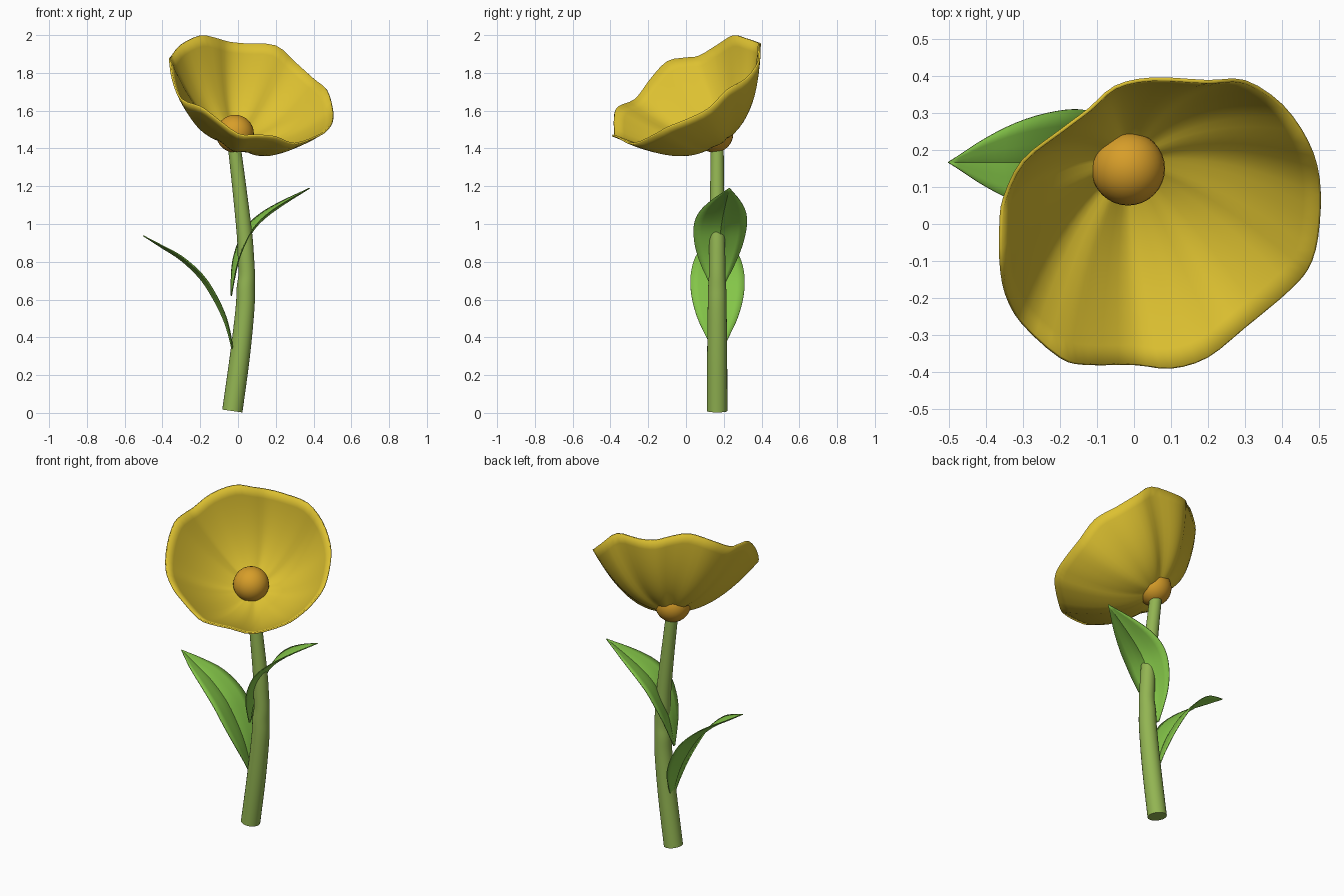
import bpy, bmesh, math
from mathutils import Vector

if "Cube" in bpy.data.objects:
    bpy.data.objects.remove(bpy.data.objects["Cube"])


def material(name, rgb):
    m = bpy.data.materials.new(name)
    m.diffuse_color = (*rgb, 1)
    m.use_nodes = True
    m.node_tree.nodes["Principled BSDF"].inputs["Base Color"].default_value = m.diffuse_color
    return m


YELLOW = material("petal_yellow", (0.72, 0.53, 0.03))
ORANGE = material("centre_orange", (0.68, 0.34, 0.022))
STEM = material("stem_green", (0.29, 0.46, 0.085))
LEAF = material("leaf_green", (0.23, 0.56, 0.065))


def spline(pts, n, closed=False):
    """Sample a smooth curve through points of any dimension, n steps per span."""
    pts = [Vector(p) for p in pts]
    k = len(pts)
    out = []
    for i in range(k if closed else k - 1):
        if closed:
            a, b, c, d = (pts[(i + j) % k] for j in (-1, 0, 1, 2))
        else:
            b, c = pts[i], pts[i + 1]
            a = pts[i - 1] if i else 2 * b - c
            d = pts[i + 2] if i + 2 < k else 2 * c - b
        for s in range(n):
            t = s / n
            out.append(0.5 * (2 * b + (c - a) * t + (2 * a - 5 * b + 4 * c - d) * t ** 2
                              + (3 * b - a - 3 * c + d) * t ** 3))
    if not closed:
        out.append(pts[-1])
    return out


def loft(name, rows, mat, wrap=False, caps=False, thickness=0, angle=40):
    """Skin a list of equal-length point rows into one smooth object."""
    bm = bmesh.new()
    vr = [[bm.verts.new(p) for p in r] for r in rows]
    n = len(rows[0])
    for a, b in zip(vr, vr[1:]):
        for i in range(n if wrap else n - 1):
            j = (i + 1) % n
            bm.faces.new((a[i], a[j], b[j], b[i]))
    if caps:
        bm.faces.new(vr[0][::-1])
        bm.faces.new(vr[-1])
    bmesh.ops.remove_doubles(bm, verts=bm.verts, dist=1e-5)
    bmesh.ops.recalc_face_normals(bm, faces=bm.faces)
    me = bpy.data.meshes.new(name)
    bm.to_mesh(me)
    bm.free()
    me.materials.append(mat)
    ob = bpy.data.objects.new(name, me)
    bpy.context.collection.objects.link(ob)
    if thickness:
        mod = ob.modifiers.new("thickness", 'SOLIDIFY')
        mod.thickness = thickness
        mod.offset = 0
    bpy.ops.object.select_all(action='DESELECT')
    ob.select_set(True)
    bpy.context.view_layer.objects.active = ob
    bpy.ops.object.shade_smooth_by_angle(angle=math.radians(angle))
    return ob


# Stem: bent tapering tube, each entry is (x, z, radius)
path = spline([(-0.03, 0.01, 0.054), (0.01, 0.3, 0.053), (0.037, 0.55, 0.05),
               (0.041, 0.66, 0.048), (0.046, 0.73, 0.044), (0.042, 0.82, 0.043),
               (0.034, 0.95, 0.041), (0.006, 1.2, 0.037), (-0.022, 1.43, 0.034)], 4)
rings = []
for i, p in enumerate(path):
    d = path[min(i + 1, len(path) - 1)] - path[max(i - 1, 0)]
    axis = Vector((d.x, 0, d.y)).normalized()
    side = Vector((axis.z, 0, -axis.x))
    c = Vector((p.x, 0.165, p.y))
    rings.append([c + p.z * (math.cos(a) * side + math.sin(a) * Vector((0, 1, 0)))
                  for a in (math.tau * k / 24 for k in range(24))])
loft("stem", rings, STEM, wrap=True, caps=True)


# Leaves: creased blades, each entry is (outward distance, z, half width)
def leaf(name, start, heading, profile):
    out = Vector((math.cos(heading), math.sin(heading), 0))
    side = Vector((-out.y, out.x, 0))
    mid = spline(profile, 4)
    rows = []
    for i, p in enumerate(mid):
        d = mid[min(i + 1, len(mid) - 1)] - mid[max(i - 1, 0)]
        up = (out * -d.y + Vector((0, 0, d.x))).normalized()
        c = Vector(start) + out * p.x + Vector((0, 0, p.y))
        w = max(p.z, 0.001)
        rows.append([c + side * w * v + up * 0.17 * w * abs(v) ** 0.6
                     for v in (-1, -0.7, -0.4, -0.15, 0, 0.15, 0.4, 0.7, 1)])
    loft(name, rows, LEAF, thickness=0.005, angle=30)


leaf("lower_leaf", (-0.025, 0.167, 0), math.pi,
     [(0, 0.3, 0.01), (0.022, 0.4, 0.06), (0.055, 0.5, 0.108), (0.11, 0.61, 0.138),
      (0.18, 0.715, 0.142), (0.28, 0.81, 0.117), (0.38, 0.875, 0.067), (0.477, 0.938, 0)])
leaf("upper_leaf", (-0.034, 0.165, 0), math.radians(9),
     [(0, 0.62, 0.008), (0.014, 0.7, 0.05), (0.035, 0.79, 0.095), (0.07, 0.88, 0.128),
      (0.12, 0.97, 0.142), (0.19, 1.04, 0.128), (0.29, 1.11, 0.08), (0.419, 1.19, 0)])

# Flower bowl: wavy tilted rim drawn down to a point behind the centre
rim = spline([(-0.36, -0.1, 1.86), (-0.345, -0.19, 1.765), (-0.30, -0.27, 1.66),
              (-0.2, -0.36, 1.62), (-0.13, -0.38, 1.57), (0, -0.38, 1.475),
              (0.1, -0.39, 1.47), (0.2, -0.36, 1.46), (0.3, -0.28, 1.425),
              (0.43, -0.17, 1.47), (0.48, -0.1, 1.51), (0.5, 0, 1.55),
              (0.5, 0.12, 1.61), (0.47, 0.22, 1.71), (0.4, 0.32, 1.77),
              (0.3, 0.385, 1.86), (0.2, 0.385, 1.945), (0.05, 0.392, 1.955),
              (-0.05, 0.37, 1.965), (-0.12, 0.31, 1.985), (-0.2, 0.25, 1.998),
              (-0.3, 0.17, 1.95), (-0.35, 0.07, 1.89), (-0.36, 0, 1.88)], 3, closed=True)
apex = Vector((-0.012, 0.17, 1.445))
middle = sum(rim, Vector((0, 0, 0))) / len(rim)
axis = (middle - apex).normalized()
bowl = []
for k in range(15):
    t = k / 14
    bowl.append([apex.lerp(p, t) - axis * 0.085 * 4 * t * (1 - t) for p in rim])
loft("flower_bowl", bowl, YELLOW, wrap=True, thickness=0.01, angle=100)

# Round flower centre
bpy.ops.mesh.primitive_uv_sphere_add(segments=32, ring_count=16, radius=0.1,
                                     location=(-0.016, 0.15, 1.478))
ball = bpy.context.object
ball.name = "flower_centre"
ball.data.materials.append(ORANGE)
bpy.ops.object.shade_smooth()
